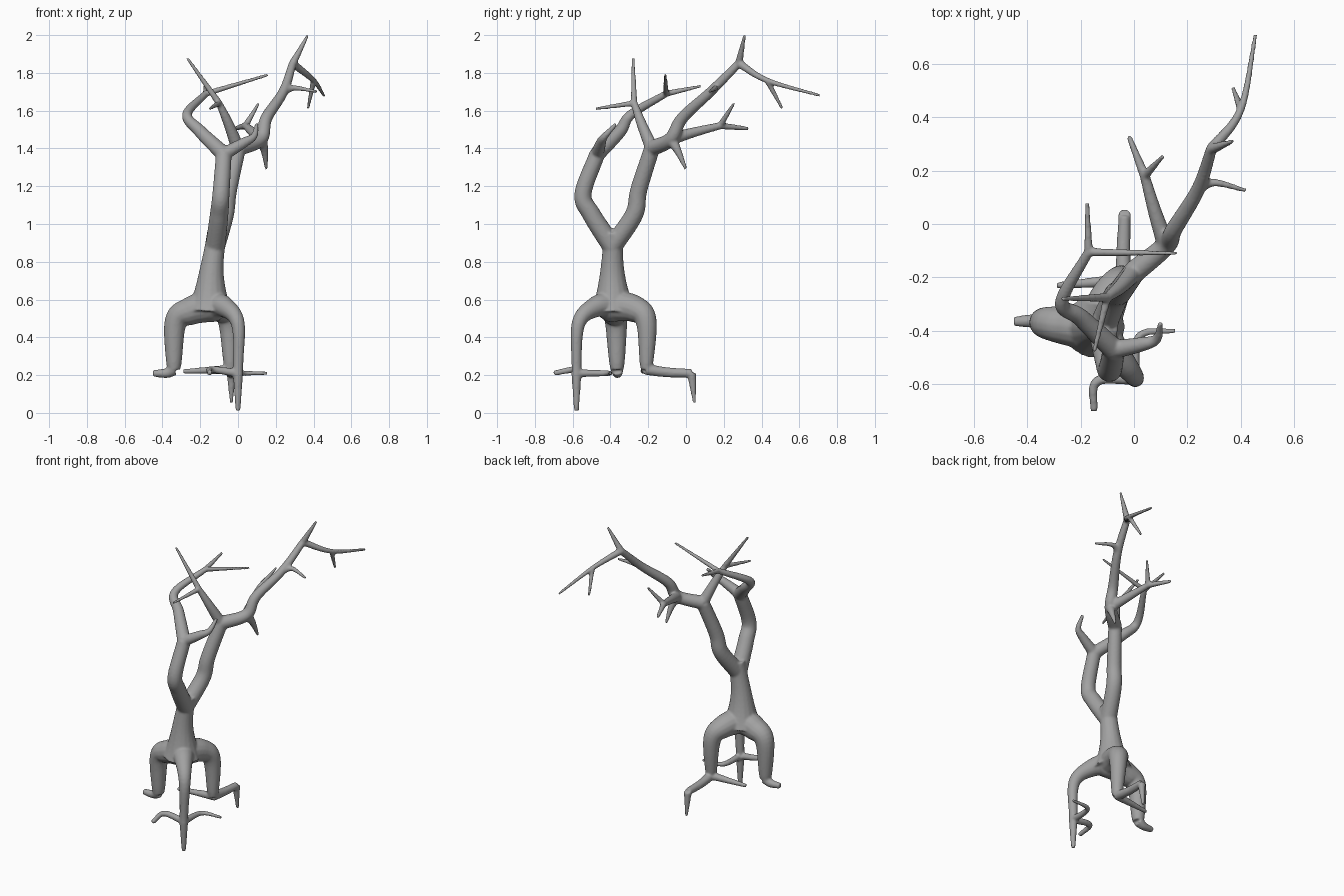
import bpy
import bmesh
from math import cos, sin, tau
from mathutils import Vector

cube = bpy.data.objects.get("Cube")
if cube:
    bpy.data.objects.remove(cube, do_unlink=True)

SIDES, STEPS = 16, 8
bm = bmesh.new()


def smooth_path(knots):
    """Points of a rounded path that passes through every knot."""
    k = [Vector(p) for p in knots]
    k = [2 * k[0] - k[1]] + k + [2 * k[-1] - k[-2]]
    points = []
    for before, start, end, after in zip(k, k[1:], k[2:], k[3:]):
        leave, arrive = (end - before) / 2, (after - start) / 2
        for step in range(STEPS):
            t = step / STEPS
            blend = t * t * (3 - 2 * t)
            points.append(start.lerp(end, blend)
                          + leave * t * (1 - t) ** 2 - arrive * t * t * (1 - t))
    return points + [k[-2]]


def limb(thick, thin, *knots, ease=1):
    """Closed tube along the knots, tapering from thick to thin."""
    path = smooth_path(knots)
    final = len(path) - 1
    rings, side, last = [], None, None
    for i, centre in enumerate(path):
        along = (path[min(i + 1, final)] - path[max(i - 1, 0)]).normalized()
        if last is None:
            side = along.orthogonal().normalized()
        else:
            side = last.rotation_difference(along) @ side
        last, up = along, along.cross(side)
        radius = thin + (thick - thin) * (1 - i / final) ** ease
        rings.append([bm.verts.new(centre + radius * (cos(tau * j / SIDES) * side
                                                      + sin(tau * j / SIDES) * up))
                      for j in range(SIDES)])
    for low, high in zip(rings, rings[1:]):
        for j in range(SIDES):
            n = (j + 1) % SIDES
            bm.faces.new((low[j], low[n], high[n], high[j]))
    bm.faces.new(rings[0][::-1])
    bm.faces.new(rings[-1])


def twig(thick, *knots):
    """Limb that ends in a fine point."""
    limb(thick, .008, *knots)


# Joints where limbs meet
hub = Vector((-.14, -.39, .57))
fork = Vector((-.12, -.39, .88))
side_ankle = Vector((-.34, -.365, .23))
back_ankle = Vector((-.04, -.21, .23))
back_claw = Vector((-.035, .03, .21))
front_ankle = Vector((0, -.58, .21))
front_crook = Vector((-.075, -.47, 1.37))
front_wrist = Vector((-.17, -.105, 1.69))
back_crook = Vector((0, -.18, 1.4))
low_bend = Vector((.12, -.08, 1.45))
high_bend = Vector((.24, .13, 1.7))
crown = Vector((.29, .28, 1.85))
crown_joint = Vector((.4, .43, 1.76))
rear_joint = Vector((.04, .18, 1.52))
inner_joint = Vector((-.1, -.275, 1.64))

# Trunk flaring down into a rounded hub
bmesh.ops.create_icosphere(bm, subdivisions=3, radius=.09)
bmesh.ops.translate(bm, verts=bm.verts, vec=hub)
limb(.118, .053, (-.15, -.385, .54), (-.14, -.39, .75), (-.11, -.385, .96), ease=2.5)

# Side leg with a bulky hip and a short foot
limb(.088, .035, hub, (-.25, -.38, .54), (-.33, -.37, .48), side_ankle, ease=.7)
limb(.034, .018, side_ankle, (-.38, -.363, .21), (-.45, -.365, .21))

# Back leg, its long foot with a hooked claw, and a side toe
limb(.085, .03, hub, (-.09, -.27, .55), (-.05, -.21, .48), back_ankle, ease=.7)
limb(.03, .023, back_ankle, (-.04, -.1, .215), back_claw)
twig(.025, back_claw, (-.035, .045, .05))
limb(.026, .012, back_ankle, (-.29, -.23, .22))

# Front leg with two bent toes
limb(.08, .026, hub, (-.07, -.48, .56), (0, -.57, .47), front_ankle, ease=1.5)
limb(.027, .013, front_ankle, (0, -.58, .01))
limb(.022, .014, front_ankle, (-.14, -.59, .23), (-.15, -.7, .21))
limb(.022, .009, front_ankle, (.02, -.42, .21), (.155, -.4, .21))

# Front bough and its twigs
limb(.053, .042, fork, (-.1, -.5, 1.05), (-.09, -.545, 1.16), front_crook)
limb(.042, .018, front_crook, (-.2, -.35, 1.49), (-.27, -.29, 1.58), front_wrist)
twig(.017, front_wrist, (-.175, .08, 1.73))
twig(.016, front_wrist, (.16, -.11, 1.79))
limb(.036, .01, front_crook, (.03, -.45, 1.43), (.085, -.43, 1.465), (.1, -.37, 1.53))

# Back bough, rising to the highest tip
limb(.052, .042, fork, (-.07, -.275, 1.05), (-.05, -.25, 1.18), back_crook)
limb(.043, .021, back_crook, low_bend, (.15, -.02, 1.56), high_bend, crown)
twig(.021, crown, (.37, .31, 2))
twig(.022, crown, crown_joint, (.455, .71, 1.68))
twig(.016, crown_joint, (.37, .51, 1.61))
twig(.022, high_bend, (.3, .155, 1.72), (.42, .125, 1.7))

# Inner twigs of the back bough
limb(.036, .018, back_crook, (-.05, -.235, 1.53), inner_joint)
twig(.018, inner_joint, (-.27, -.28, 1.88))
twig(.016, inner_joint, (-.15, -.48, 1.61))

# Low rear branch, its twig and the hanging spur
limb(.034, .019, low_bend, (.08, .04, 1.485), rear_joint)
limb(.019, .01, rear_joint, (-.02, .33, 1.505))
twig(.018, rear_joint, (.11, .255, 1.64))
twig(.034, low_bend, (.14, -.045, 1.39), (.15, 0, 1.29))

bmesh.ops.recalc_face_normals(bm, faces=bm.faces)
mesh = bpy.data.meshes.new("bare_tree")
bm.to_mesh(mesh)
bm.free()
tree = bpy.data.objects.new("bare_tree", mesh)
bpy.context.collection.objects.link(tree)

# Plain grey bark
bark = bpy.data.materials.new("grey_bark")
bark.use_nodes = True
grey = (.36, .36, .36, 1)
bark.diffuse_color = grey
bark.node_tree.nodes["Principled BSDF"].inputs["Base Color"].default_value = grey
mesh.materials.append(bark)

# Fuse the limbs into one skin and soften the forks
fuse = tree.modifiers.new("fuse", 'REMESH')
fuse.mode = 'VOXEL'
fuse.voxel_size = .007
fuse.use_smooth_shade = True
soften = tree.modifiers.new("soften", 'SMOOTH')
soften.factor = .5
soften.iterations = 5
